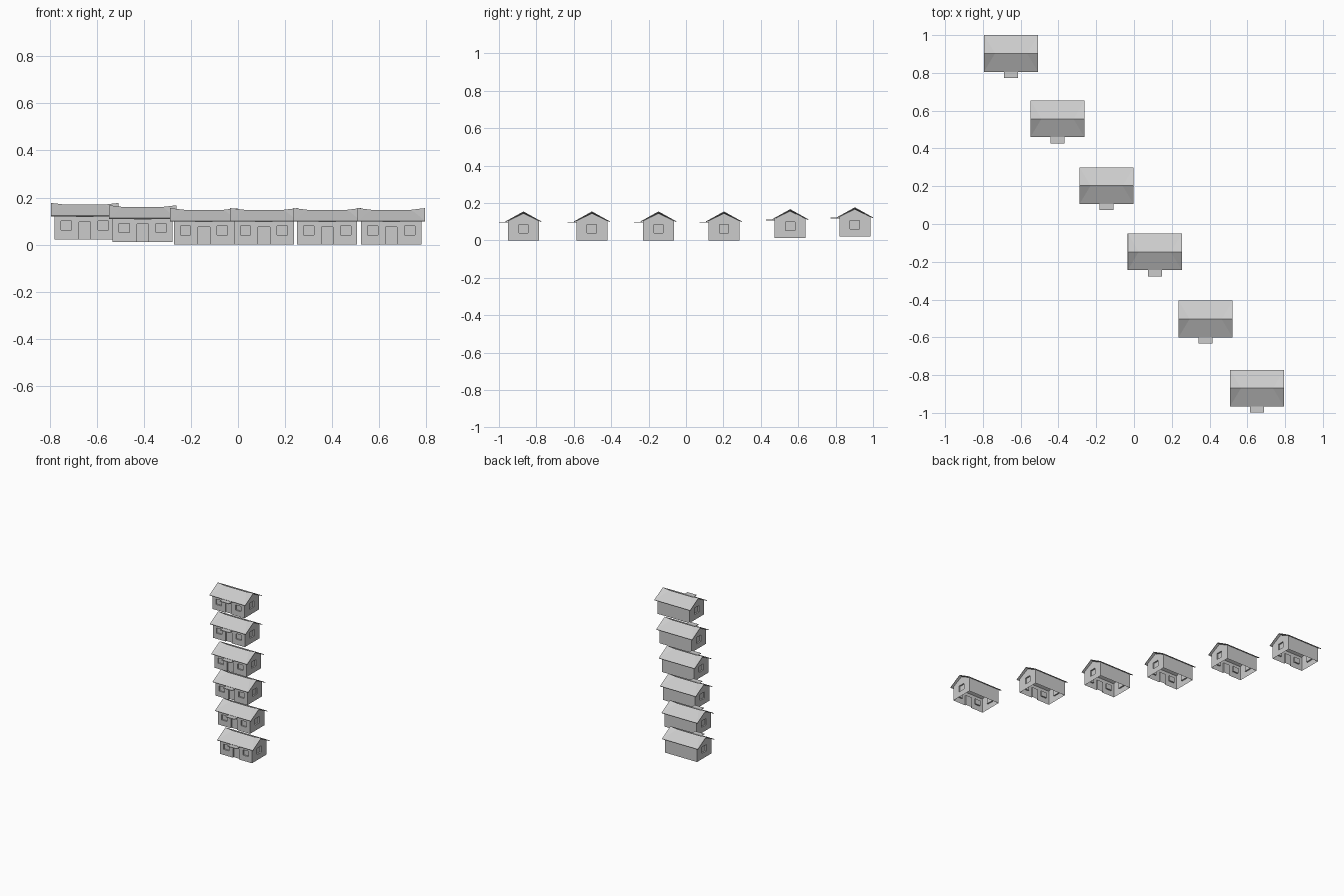
import bpy, bmesh
from mathutils import Vector

if "Cube" in bpy.data.objects:
    bpy.data.objects.remove(bpy.data.objects["Cube"])

grey = bpy.data.materials.new("plain_grey")
grey.diffuse_color = (0.6, 0.6, 0.6, 1)
grey.use_nodes = True
grey.node_tree.nodes["Principled BSDF"].inputs["Base Color"].default_value = grey.diffuse_color


def make(name, verts, faces):
    me = bpy.data.meshes.new(name)
    me.from_pydata(verts, [], faces)
    bm = bmesh.new()
    bm.from_mesh(me)
    bmesh.ops.recalc_face_normals(bm, faces=bm.faces)
    bm.to_mesh(me)
    bm.free()
    me.materials.append(grey)
    ob = bpy.data.objects.new(name, me)
    bpy.context.collection.objects.link(ob)
    return ob


def box(name, x0, x1, y0, y1, z0, z1):
    v = [(x, y, z) for x in (x0, x1) for y in (y0, y1) for z in (z0, z1)]
    return make(name, v, [(0, 1, 3, 2), (4, 6, 7, 5), (0, 4, 5, 1),
                          (2, 3, 7, 6), (0, 2, 6, 4), (1, 5, 7, 3)])


def apply_mods(ob):
    dg = bpy.context.evaluated_depsgraph_get()
    me = bpy.data.meshes.new_from_object(ob.evaluated_get(dg))
    ob.modifiers.clear()
    ob.data = me


HX, HY = 0.1275, 0.083      # half size of the walls
RX, RY = 0.143, 0.097       # half size of the roof
DEEP = 0.01                 # depth of door and window recesses

# Walls: gabled prism
profile = [(-HY, 0), (HY, 0), (HY, 0.104), (0, 0.145), (-HY, 0.104)]
verts = [(x, y, z) for x in (-HX, HX) for y, z in profile]
faces = [(0, 1, 2, 3, 4), (9, 8, 7, 6, 5)]
faces += [(i, (i + 1) % 5, (i + 1) % 5 + 5, i + 5) for i in range(5)]
walls = make("walls", verts, faces)

# Recesses: door, two front windows, one window in each gable
cutters = [box("door_cutter", -0.025, 0.025, -HY - 0.02, -HY + DEEP, -0.02, 0.075)]
for s in (-1, 1):
    cutters.append(box("front_window_cutter", s * 0.078 - 0.022, s * 0.078 + 0.022,
                       -HY - 0.02, -HY + DEEP, 0.04, 0.078))
    a, b = sorted((s * (HX - DEEP), s * (HX + 0.02)))
    cutters.append(box("gable_window_cutter", a, b, -0.025, 0.025, 0.04, 0.085))
for c in cutters:
    c.hide_render = True
    m = walls.modifiers.new("recess", 'BOOLEAN')
    m.operation, m.solver, m.object = 'DIFFERENCE', 'EXACT', c
apply_mods(walls)
for c in cutters:
    bpy.data.objects.remove(c)

# The shell is open underneath
bm = bmesh.new()
bm.from_mesh(walls.data)
floor = [f for f in bm.faces
         if abs(f.normal.z) > 0.9 and f.calc_center_median().z < 0.005]
bmesh.ops.delete(bm, geom=floor, context='FACES')
bm.to_mesh(walls.data)
bm.free()

# Roof: ridge turned up at both ends, straight eaves
ridge = [(-RX, 0, 0.155), (-0.085, 0, 0.148), (0.085, 0, 0.148), (RX, 0, 0.155)]
eaves = [(x, y, 0.101) for y in (-RY, RY) for x in (-RX, RX)]
roof = make("roof", ridge + eaves,
            [(4, 1, 0), (4, 5, 2, 1), (5, 3, 2), (6, 0, 1), (6, 1, 2, 7), (7, 2, 3)])
if roof.data.polygons[1].normal.z < 0:
    roof.data.flip_normals()
m = roof.modifiers.new("thickness", 'SOLIDIFY')
m.thickness, m.offset = 0.004, -1
apply_mods(roof)

# Small flat canopy above the door
canopy = box("door_canopy", -0.037, 0.037, -0.13, -HY, 0.095, 0.099)

# Row of six houses, the last two on slightly higher ground
places = [(0.651, -0.869, 0), (0.379, -0.503, 0), (0.11, -0.147, 0),
          (-0.145, 0.203, 0), (-0.405, 0.557, 0.012), (-0.651, 0.903, 0.022)]
for i, p in enumerate(places):
    for part in (walls, roof, canopy):
        ob = part
        if i:
            ob = part.copy()
            bpy.context.collection.objects.link(ob)
        ob.location = Vector(p)
